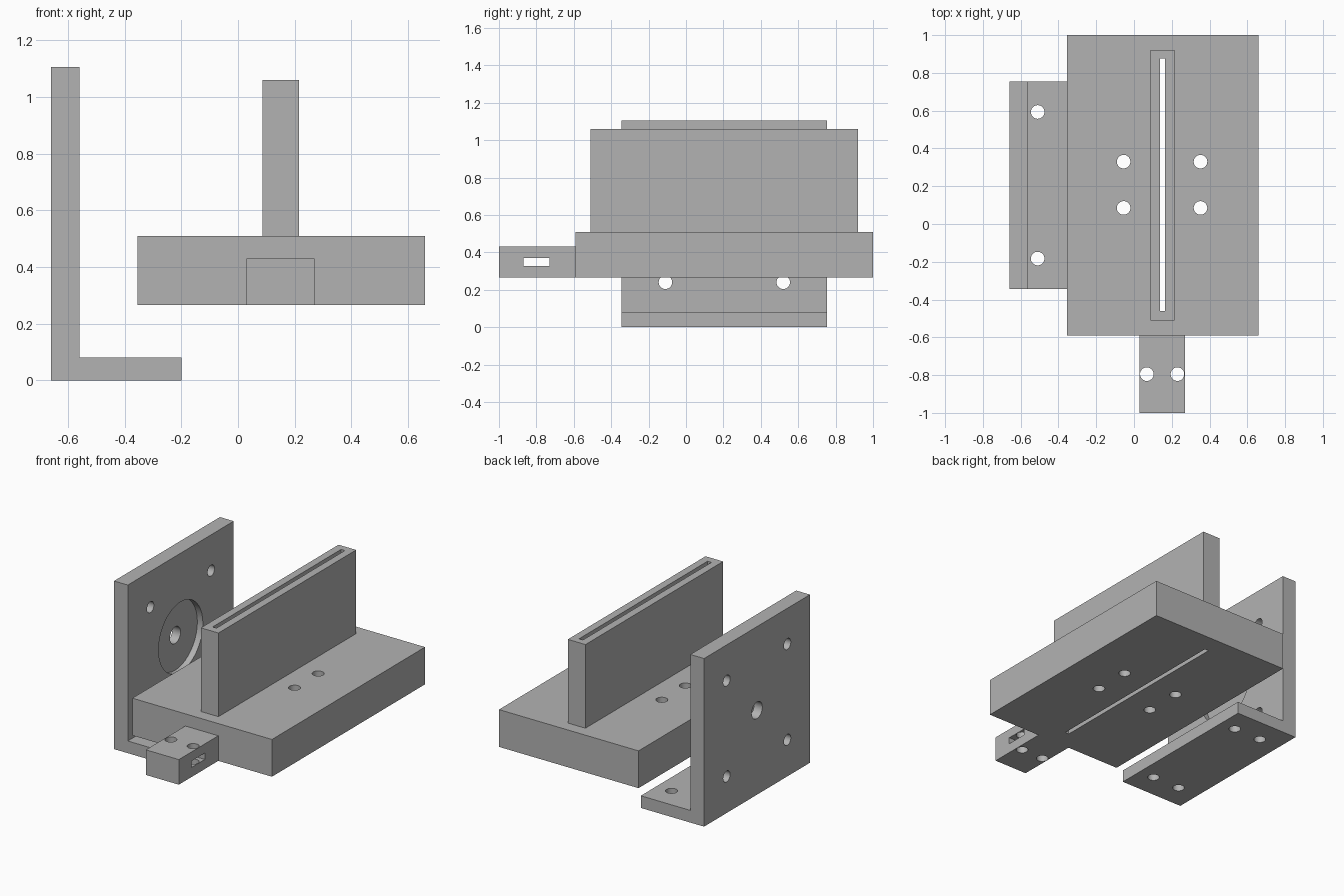
import bpy
import bmesh
from math import radians
from mathutils import Matrix, Vector

if "Cube" in bpy.data.objects:
    bpy.data.objects.remove(bpy.data.objects["Cube"], do_unlink=True)

# Single flat grey
GREY = (0.45, 0.45, 0.45, 1)
grey = bpy.data.materials.new("machined grey")
grey.use_nodes = True
grey.diffuse_color = GREY
grey.node_tree.nodes["Principled BSDF"].inputs["Base Color"].default_value = GREY


def add_object(name, bm):
    bmesh.ops.recalc_face_normals(bm, faces=bm.faces)
    mesh = bpy.data.meshes.new(name)
    bm.to_mesh(mesh)
    bm.free()
    mesh.materials.append(grey)
    obj = bpy.data.objects.new(name, mesh)
    bpy.context.collection.objects.link(obj)
    return obj


def block(name, x, y, z):
    """Box spanning the (low, high) pair on each axis."""
    lows, highs = Vector((x[0], y[0], z[0])), Vector((x[1], y[1], z[1]))
    bm = bmesh.new()
    bmesh.ops.create_cube(bm, size=1, matrix=Matrix.Translation((lows + highs) / 2)
                          @ Matrix.Diagonal((*(highs - lows), 1)))
    return add_object(name, bm)


def rod(center, radius, length, axis):
    """Cylinder along X or Z, used as a drill."""
    turn = Matrix.Rotation(radians(90), 4, "Y") if axis == "X" else Matrix()
    bm = bmesh.new()
    bmesh.ops.create_cone(bm, cap_ends=True, segments=40, radius1=radius, radius2=radius,
                          depth=length, matrix=Matrix.Translation(center) @ turn)
    return add_object("cutter", bm)


def cut(target, cutter):
    """Subtract the cutter, then discard it."""
    cutter.hide_render = True
    mod = target.modifiers.new("cut", "BOOLEAN")
    mod.operation = "DIFFERENCE"
    mod.solver = "EXACT"
    mod.object = cutter
    bpy.context.view_layer.objects.active = target
    bpy.ops.object.modifier_apply(modifier=mod.name)
    bpy.data.objects.remove(cutter, do_unlink=True)


HOLE = 0.036

# Base plate and upright fin share one long slot
base = block("base_plate", (-0.355, 0.66), (-0.59, 1.0), (0.265, 0.51))
fin = block("slotted_fin", (0.087, 0.215), (-0.51, 0.92), (0.51, 1.06))
for part in (base, fin):
    cut(part, block("cutter", (0.137, 0.165), (-0.46, 0.875), (0.1, 1.3)))
for x in (-0.055, 0.352):
    for y in (0.085, 0.33):
        cut(base, rod((x, y, 0.4), HOLE, 1, "Z"))

# Front tab with a cross slot and two vertical holes
tab = block("front_tab", (0.03, 0.27), (-1.0, -0.59), (0.265, 0.43))
cut(tab, block("cutter", (-0.2, 0.5), (-0.87, -0.73), (0.328, 0.37)))
for x in (0.068, 0.23):
    cut(tab, rod((x, -0.795, 0.35), HOLE, 1, "Z"))

# L-shaped angle bracket extruded along y
profile = [(-0.66, 0), (-0.20, 0), (-0.20, 0.08), (-0.56, 0.08), (-0.56, 1.105), (-0.66, 1.105)]
bm = bmesh.new()
face = bm.faces.new([bm.verts.new((x, -0.345, z)) for x, z in profile])
sweep = bmesh.ops.extrude_face_region(bm, geom=[face])
bmesh.ops.translate(bm, vec=(0, 1.1, 0),
                    verts=[v for v in sweep["geom"] if isinstance(v, bmesh.types.BMVert)])
bracket = add_object("angle_bracket", bm)

# Bracket recess, centre bore, corner holes and foot holes
MID_Y, MID_Z = 0.205, 0.555
cut(bracket, rod((-0.55, MID_Y, MID_Z), 0.23, 0.1, "X"))
cut(bracket, rod((-0.61, MID_Y, MID_Z), 0.055, 0.4, "X"))
for side in (-1, 1):
    for level in (-1, 1):
        cut(bracket, rod((-0.61, MID_Y + side * 0.315, MID_Z + level * 0.315), HOLE, 0.4, "X"))
    for x in (-0.51, -0.31):
        cut(bracket, rod((x, MID_Y + side * 0.388, 0.04), HOLE, 0.3, "Z"))

# Smooth bores, sharp edges
for part in (base, fin, tab, bracket):
    bpy.ops.object.select_all(action="DESELECT")
    part.select_set(True)
    bpy.context.view_layer.objects.active = part
    bpy.ops.object.shade_smooth_by_angle(angle=radians(30))
